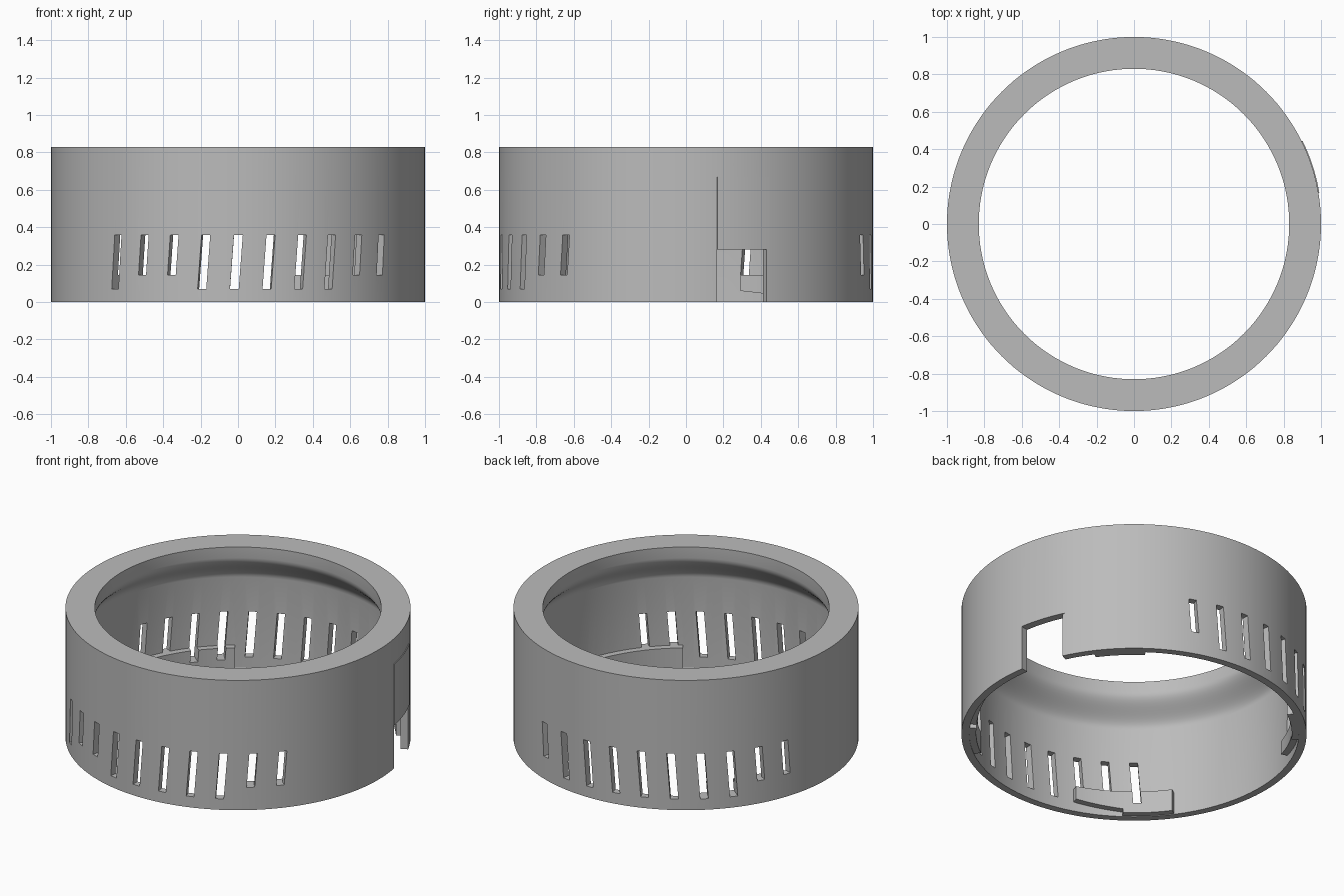
import bpy
import bmesh
from math import sin, cos, pi, radians

cube = bpy.data.objects.get("Cube")
if cube:
    bpy.data.objects.remove(cube)

grey = bpy.data.materials.new("plain grey")
grey.use_nodes = True
grey.diffuse_color = (0.5, 0.5, 0.5, 1)
grey.node_tree.nodes["Principled BSDF"].inputs["Base Color"].default_value = (0.5, 0.5, 0.5, 1)


def polar(angle, r, z):
    """Angle in degrees from the front, turning towards +x."""
    a = radians(angle)
    return (r * sin(a), -r * cos(a), z)


def finish(bm, name):
    bmesh.ops.recalc_face_normals(bm, faces=bm.faces)
    mesh = bpy.data.meshes.new(name)
    bm.to_mesh(mesh)
    bm.free()
    mesh.materials.append(grey)
    obj = bpy.data.objects.new(name, mesh)
    bpy.context.collection.objects.link(obj)
    return obj


def sweep(bm, sections, closed=False):
    """Skin a row of matching cross-sections, capping the ends if open."""
    rings = [[bm.verts.new(p) for p in s] for s in sections]
    n = len(rings[0])
    for i in range(len(rings) if closed else len(rings) - 1):
        a, b = rings[i], rings[(i + 1) % len(rings)]
        for j in range(n):
            k = (j + 1) % n
            bm.faces.new((a[j], a[k], b[k], b[j]))
    if not closed:
        bm.faces.new(rings[0])
        bm.faces.new(rings[-1])


def arc_block(bm, a0, a1, r0, r1, low0, low1, top, steps=10):
    """Curved block whose underside runs from low0 to low1."""
    sections = []
    for i in range(steps + 1):
        t = i / steps
        a, low = a0 + (a1 - a0) * t, low0 + (low1 - low0) * t
        sections.append([polar(a, r0, low), polar(a, r1, low),
                         polar(a, r1, top), polar(a, r0, top)])
    sweep(bm, sections)


def boolean(target, tool, operation):
    mod = target.modifiers.new(operation.lower(), 'BOOLEAN')
    mod.operation = operation
    mod.solver = 'EXACT'
    mod.object = tool
    tool.hide_render = True
    bpy.context.view_layer.objects.active = target
    bpy.ops.object.modifier_apply(modifier=mod.name)
    bpy.data.objects.remove(tool)


# Ring wall: thin skirt, curving inwards to a thick upper lip
WALL, LIP, HEIGHT = 0.955, 0.83, 0.83
profile = [(1, 0), (1, HEIGHT), (LIP, HEIGHT)]
for i in range(13):
    t = i / 12
    profile.append((LIP + (WALL - LIP) * (1 - cos(pi * t)) / 2, 0.76 - 0.18 * t))
profile.append((WALL, 0))
bm = bmesh.new()
sweep(bm, [[polar(a * 2.5, r, z) for r, z in profile] for a in range(144)], closed=True)
ring = finish(bm, "ring_body")

# Four locking lugs inside the lower rim, each a full block and a ramp
for k in range(4):
    start = -54 + 90 * k
    for a0, a1, low0, low1 in ((0, 18, 0.004, 0.004), (17.9, 35.5, 0.03, 0.06)):
        bm = bmesh.new()
        arc_block(bm, start + a0, start + a1, 0.915, 0.975, low0, low1, 0.145)
        boolean(ring, finish(bm, "lug"), 'UNION')

# Slanted vent slots in two groups of ten; some stop above the lugs
short = {-30, -20, 40, 50, 160, 240, 250}
bm = bmesh.new()
for first, lean in ((-40, 1), (160, -1)):
    for i in range(10):
        angle = first + 10 * i
        low, top = (0.145 if angle in short else 0.07), 0.36
        a = radians(angle - 0.5 * lean)
        sections = []
        for r in (0.87, 1.05):
            corners = []
            for side, z in ((-1, low), (1, low), (1, top), (-1, top)):
                u = side * 0.0235 + lean * (z - 0.215) * 0.075
                corners.append((r * sin(a) + u * cos(a), -r * cos(a) + u * sin(a), z))
            sections.append(corners)
        sweep(bm, sections)
boolean(ring, finish(bm, "slot_cutter"), 'DIFFERENCE')

# Notch in the lower edge
bm = bmesh.new()
arc_block(bm, 99.6, 115.5, 0.85, 1.1, -0.1, -0.1, 0.28)
boolean(ring, finish(bm, "notch_cutter"), 'DIFFERENCE')

# Thin raised panel above the notch
bm = bmesh.new()
arc_block(bm, 99.6, 116.3, 0.998, 1.005, 0.28, 0.28, 0.67)
panel = finish(bm, "notch_panel")

# Smooth curved walls with crisp edges
for obj in (ring, panel):
    bpy.ops.object.select_all(action='DESELECT')
    obj.select_set(True)
    bpy.context.view_layer.objects.active = obj
    bpy.ops.object.shade_smooth_by_angle(angle=radians(30))
